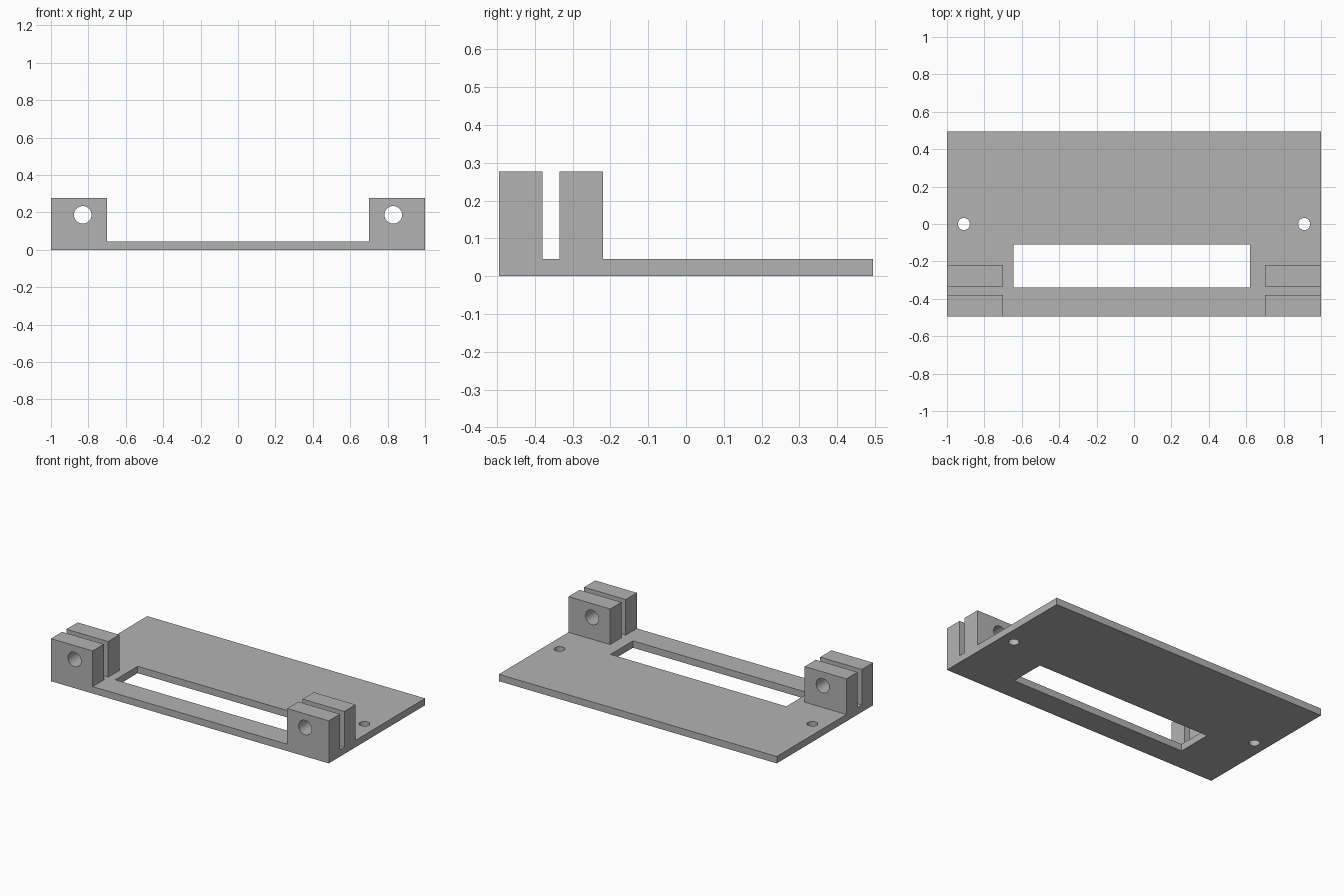
import bpy
import math
from mathutils import Matrix

if "Cube" in bpy.data.objects:
    bpy.data.objects.remove(bpy.data.objects["Cube"], do_unlink=True)

GREY = (0.45, 0.45, 0.45, 1.0)
mat = bpy.data.materials.new("plain grey")
mat.use_nodes = True
mat.diffuse_color = GREY
mat.node_tree.nodes["Principled BSDF"].inputs["Base Color"].default_value = GREY

W, D = 1.0, 0.495            # half width and half depth of the plate
PLATE_H, LUG_H = 0.045, 0.277
LUG_W, LUG_D = 0.3, 0.115


def box(name, x, y, z):
    """Box from (min, max) ranges along each axis."""
    bpy.ops.mesh.primitive_cube_add(size=1)
    ob = bpy.context.object
    ob.name = name
    size = [b - a for a, b in (x, y, z)]
    mid = [(a + b) / 2 for a, b in (x, y, z)]
    ob.data.transform(Matrix.Translation(mid) @ Matrix.Diagonal((*size, 1)))
    ob.data.materials.append(mat)
    return ob


def rod(name, radius, depth, loc, rot=(0, 0, 0)):
    bpy.ops.mesh.primitive_cylinder_add(vertices=48, radius=radius, depth=depth,
                                        location=loc, rotation=rot)
    ob = bpy.context.object
    ob.name = name
    ob.data.materials.append(mat)
    return ob


def combine(target, other, operation):
    """Boolean the other part into the target, then discard it."""
    other.hide_render = True
    mod = target.modifiers.new(other.name, "BOOLEAN")
    mod.operation, mod.object, mod.solver = operation, other, "EXACT"
    bpy.context.view_layer.objects.active = target
    bpy.ops.object.modifier_apply(modifier=mod.name)
    bpy.data.objects.remove(other, do_unlink=True)


# Base plate with its long off-centre window
plate = box("mounting_plate", (-W, W), (-D, D), (0, PLATE_H))
combine(plate, box("window_cutter", (-0.645, 0.62), (-0.34, -0.11), (-0.1, 0.1)),
        "DIFFERENCE")

for side in (-1, 1):
    # Pair of hinge lugs at each front corner, with a narrow gap between
    xs = sorted((side * W, side * (W - LUG_W)))
    for y in (-D, -0.335):
        combine(plate, box("hinge_lug", xs, (y, y + LUG_D), (PLATE_H / 2, LUG_H)),
                "UNION")
    # Pin bore through both lugs
    combine(plate, rod("pin_bore", 0.047, 0.6, (side * 0.83, -0.36, 0.187),
                       (math.pi / 2, 0, 0)), "DIFFERENCE")
    # Screw hole through the plate
    combine(plate, rod("screw_hole", 0.032, 0.3, (side * 0.91, 0, 0)), "DIFFERENCE")

bpy.ops.object.select_all(action="DESELECT")
plate.select_set(True)
bpy.context.view_layer.objects.active = plate
bpy.ops.object.shade_smooth_by_angle(angle=math.radians(30))
